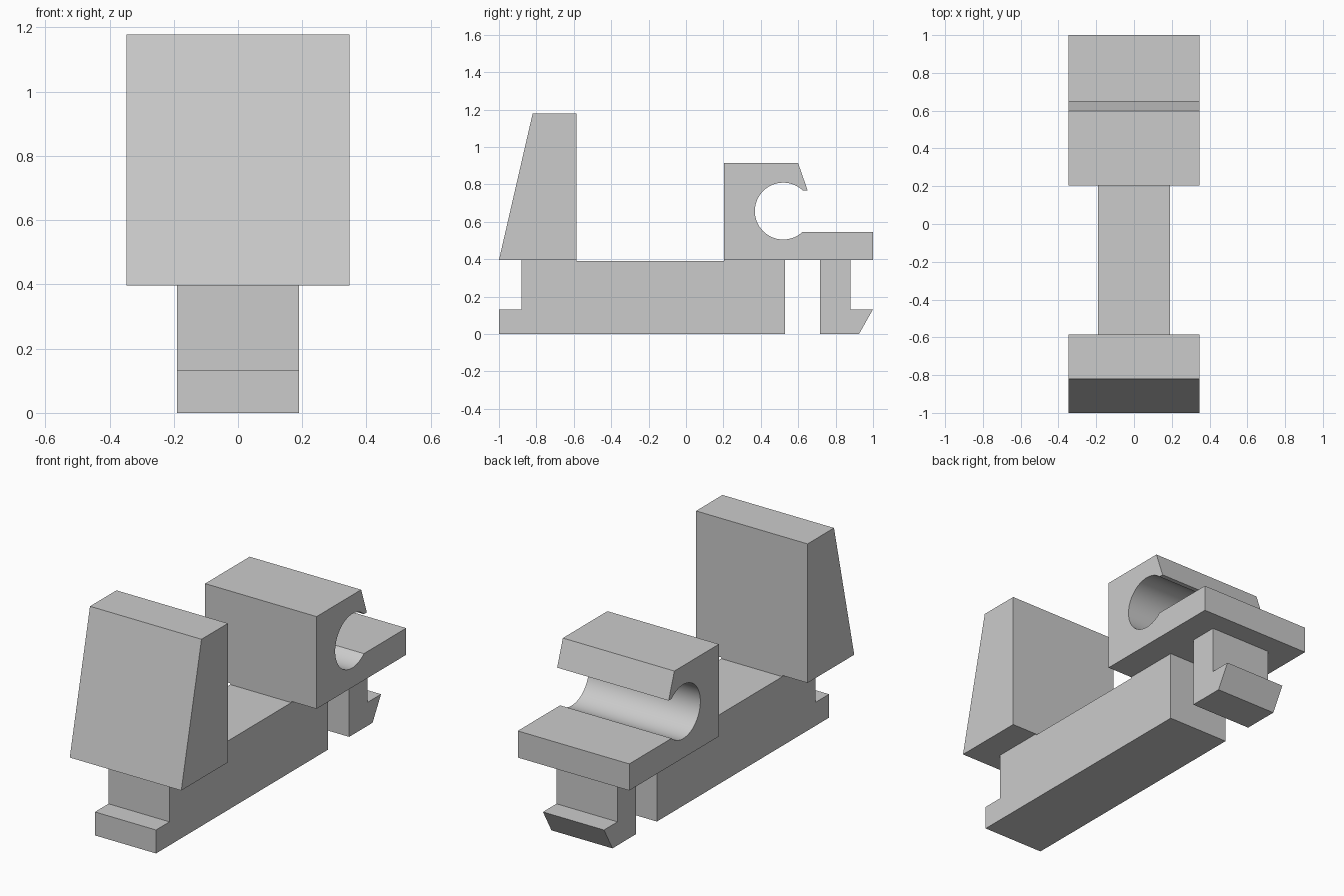
import bpy, bmesh, math

cube = bpy.data.objects.get("Cube")
if cube:
    bpy.data.objects.remove(cube, do_unlink=True)

grey = bpy.data.materials.new("plain grey")
grey.use_nodes = True
colour = (0.6, 0.6, 0.6, 1)
grey.diffuse_color = colour
grey.node_tree.nodes["Principled BSDF"].inputs["Base Color"].default_value = colour

WIDE, NARROW = 0.347, 0.19   # half widths
DECK = 0.396                 # underside of the wide blocks


def extrude_profile(name, profile, half):
    """Extrude a (y, z) outline along x, centred on x = 0."""
    bm = bmesh.new()
    face = bm.faces.new([bm.verts.new((-half, y, z)) for y, z in profile])
    result = bmesh.ops.extrude_face_region(bm, geom=[face])
    verts = [v for v in result["geom"] if isinstance(v, bmesh.types.BMVert)]
    bmesh.ops.translate(bm, verts=verts, vec=(2 * half, 0, 0))
    bmesh.ops.recalc_face_normals(bm, faces=bm.faces)
    mesh = bpy.data.meshes.new(name)
    bm.to_mesh(mesh)
    bm.free()
    mesh.materials.append(grey)
    obj = bpy.data.objects.new(name, mesh)
    bpy.context.collection.objects.link(obj)
    return obj


# Narrow beam with a front toe, slightly lowered between the blocks
extrude_profile("base_beam", [
    (-1, 0), (0.53, 0), (0.53, DECK), (0.203, DECK), (0.203, 0.389),
    (-0.585, 0.389), (-0.585, DECK), (-0.88, DECK), (-0.88, 0.132), (-1, 0.132)], NARROW)

# Hooked clip leg at the back
extrude_profile("clip_leg", [
    (0.717, 0), (0.925, 0), (1, 0.132), (0.88, 0.132), (0.88, DECK), (0.717, DECK)], NARROW)

# Sloped upright at the front
extrude_profile("front_upright", [
    (-1, DECK), (-0.585, DECK), (-0.585, 1.178), (-0.82, 1.178)], WIDE)

# Wide block with a round snap-in channel open to the back
cy, cz, radius, opening, steps = 0.52, 0.657, 0.152, math.radians(47), 48
arc = []
for i in range(steps + 1):
    a = -opening - (2 * math.pi - 2 * opening) * i / steps
    arc.append((cy + radius * math.cos(a), cz + radius * math.sin(a)))
block = extrude_profile("channel_block", [
    (0.203, DECK), (1, DECK), (1, arc[0][1])] + arc +
    [(0.65, arc[-1][1]), (0.599, 0.915), (0.203, 0.915)], WIDE)

bpy.ops.object.select_all(action="DESELECT")
block.select_set(True)
bpy.context.view_layer.objects.active = block
bpy.ops.object.shade_smooth_by_angle(angle=math.radians(30))
